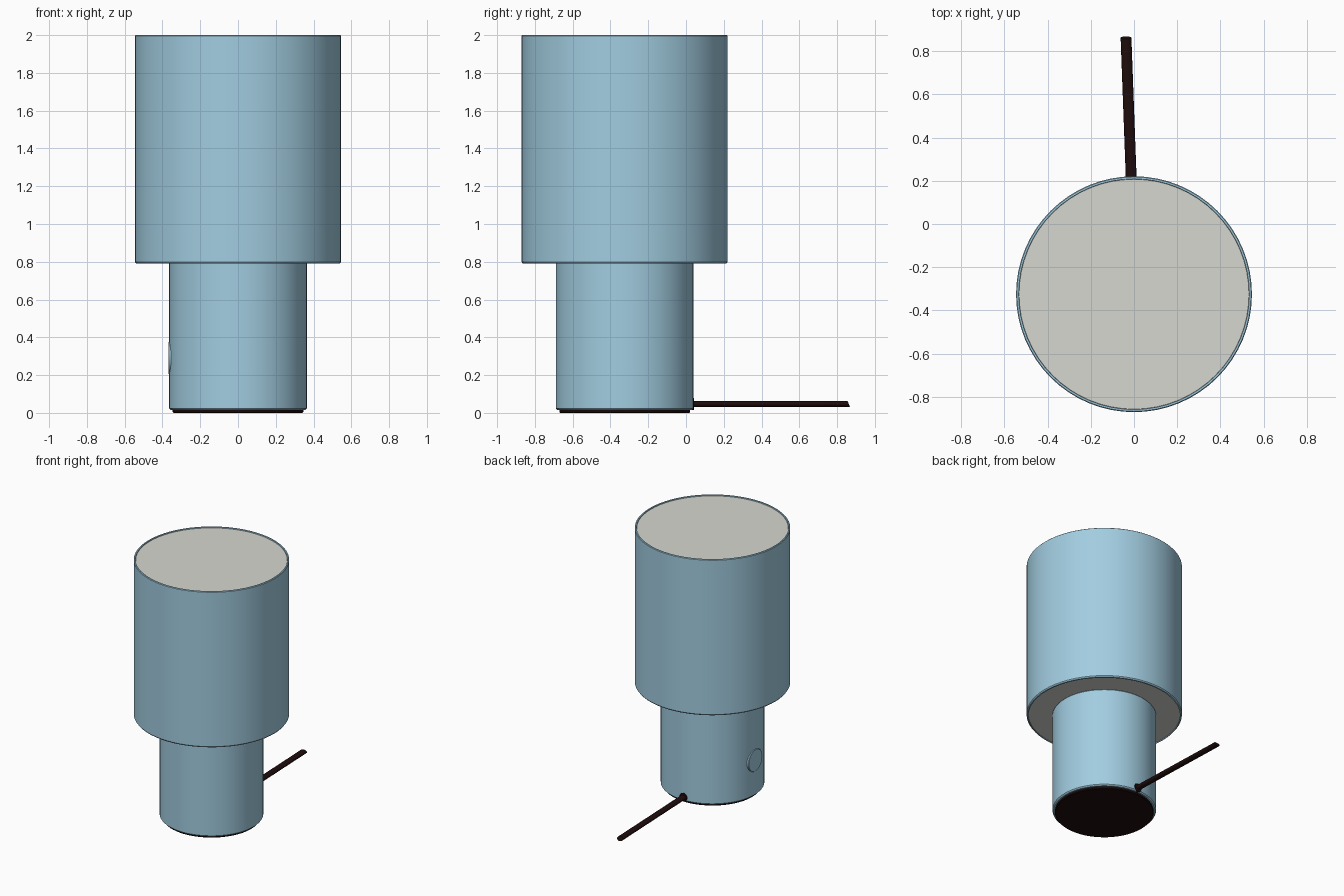
import bpy, bmesh, math
from mathutils import Matrix, Vector

cube = bpy.data.objects.get("Cube")
if cube:
    bpy.data.objects.remove(cube, do_unlink=True)

CENTRE_Y = -0.325
SIDES = 64


def material(name, rgb):
    m = bpy.data.materials.new(name)
    m.use_nodes = True
    m.diffuse_color = (*rgb, 1)
    m.node_tree.nodes["Principled BSDF"].inputs["Base Color"].default_value = (*rgb, 1)
    return m


blue = material("pale blue", (0.36, 0.61, 0.75))
grey = material("warm grey", (0.68, 0.68, 0.64))
black = material("brown black", (0.014, 0.004, 0.004))


def finish(bm, name, mat):
    bmesh.ops.recalc_face_normals(bm, faces=bm.faces)
    mesh = bpy.data.meshes.new(name)
    bm.to_mesh(mesh)
    bm.free()
    mesh.materials.append(mat)
    ob = bpy.data.objects.new(name, mesh)
    bpy.context.collection.objects.link(ob)
    bpy.ops.object.select_all(action="DESELECT")
    ob.select_set(True)
    bpy.context.view_layer.objects.active = ob
    bpy.ops.object.shade_smooth_by_angle(angle=math.radians(35))
    return ob


def lathe(name, profile, mat, matrix=None):
    """Spin a closed (radius, height) outline around its axis."""
    bm = bmesh.new()
    verts = [bm.verts.new((r, 0, z)) for r, z in profile]
    edges = [bm.edges.new((verts[i - 1], verts[i])) for i in range(len(verts))]
    bmesh.ops.spin(bm, geom=verts + edges, cent=(0, 0, 0), axis=(0, 0, 1),
                   angle=math.tau, steps=SIDES, use_duplicate=False)
    bmesh.ops.remove_doubles(bm, verts=bm.verts, dist=0.0001)
    bm.transform(matrix or Matrix.Translation((0, CENTRE_Y, 0)))
    return finish(bm, name, mat)


def drum(name, r, low, high, bevel, mat, matrix=None):
    """Solid cylinder with softened rims."""
    return lathe(name, [(0, low), (r - bevel, low), (r, low + bevel),
                        (r, high - bevel), (r - bevel, high), (0, high)], mat, matrix)


# Shade: thin tube with a rounded lower lip
lathe("shade", [(0.532, 0.79), (0.54, 0.792), (0.546, 0.80), (0.546, 1.996),
                (0.542, 2.0), (0.534, 2.0), (0.532, 1.99)], blue)

# Diffuser filling the shade, showing above and below
drum("diffuser", 0.533, 0.797, 1.993, 0.001, grey)

# Stem body and dark foot pad
drum("base", 0.364, 0.016, 0.798, 0.008, blue)
drum("foot_pad", 0.346, 0.0, 0.02, 0.004, black)

# Round switch set into the right side of the base
side = Matrix.Translation((-0.35, CENTRE_Y, 0.29)) @ Matrix.Rotation(-math.pi / 2, 4, "Y")
drum("switch", 0.085, 0.0, 0.019, 0.003, blue, side)

# Cable outlet at the back of the base
back = Matrix.Translation((-0.005, 0.0, 0.047)) @ Matrix.Rotation(-math.pi / 2, 4, "X")
drum("cable_outlet", 0.032, 0.0, 0.042, 0.002, black, back)

# Flat oval cable with a slanted end
bm = bmesh.new()
rings = []
for x, y, slant in ((-0.005, 0.0, 0), (-0.037, 0.862, 0.4)):
    ring = []
    for i in range(16):
        a = math.tau * i / 16
        dz = 0.016 * math.sin(a)
        ring.append(bm.verts.new(Vector((x + 0.025 * math.cos(a), y - slant * dz, 0.047 + dz))))
    rings.append(ring)
    bm.faces.new(ring)
for i in range(16):
    bm.faces.new((rings[0][i - 1], rings[0][i], rings[1][i], rings[1][i - 1]))
finish(bm, "cable", black)
